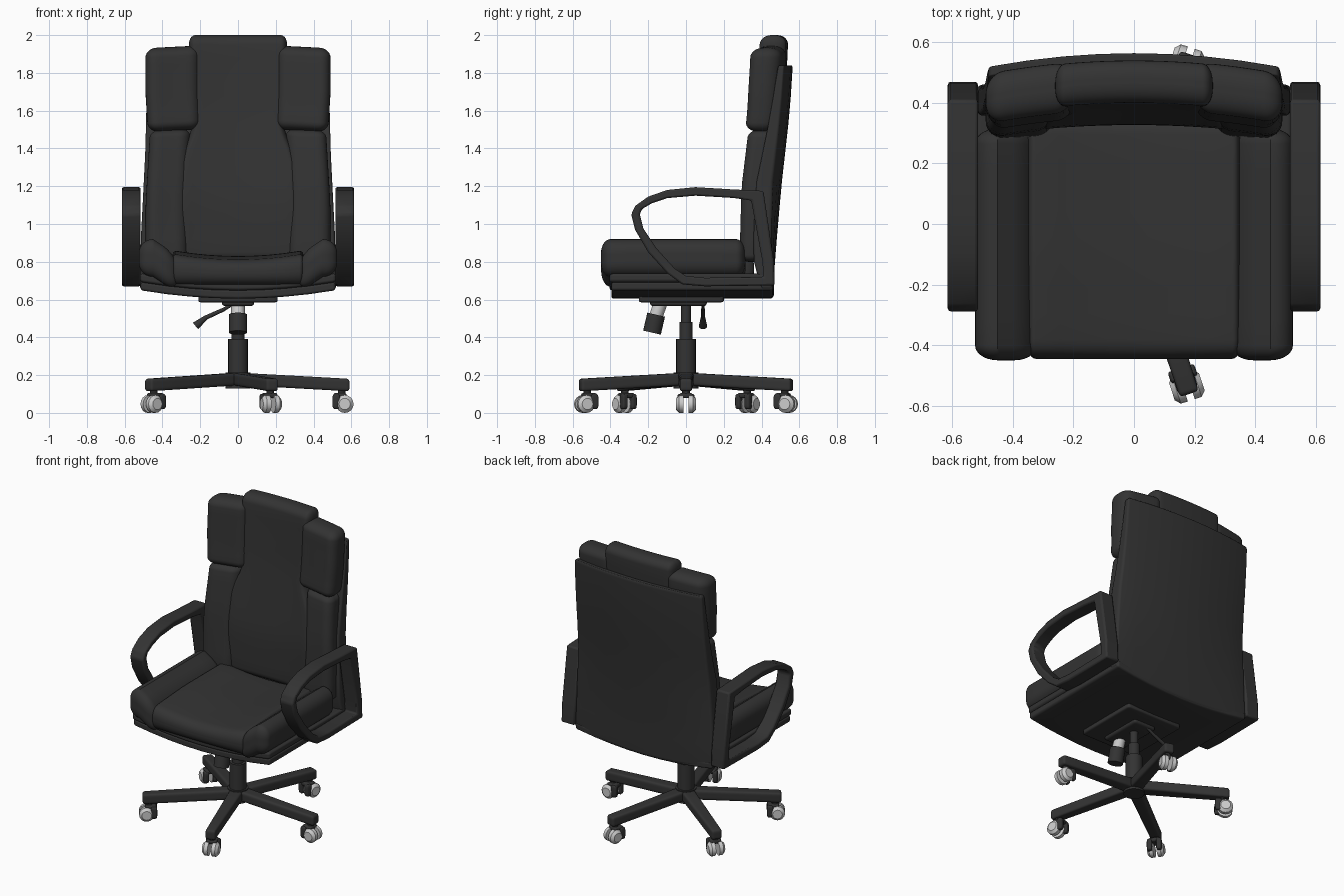
import bpy, bmesh, math
from mathutils import Vector, Matrix

if "Cube" in bpy.data.objects:
    bpy.data.objects.remove(bpy.data.objects["Cube"])

def material(name, v):
    m = bpy.data.materials.new(name)
    m.diffuse_color = (v, v, v, 1)
    m.use_nodes = True
    m.node_tree.nodes["Principled BSDF"].inputs["Base Color"].default_value = m.diffuse_color
    return m

BLACK = material("black leather", 0.033)
GREY = material("light grey", 0.6)

def finish(name, bm, mat=BLACK):
    bmesh.ops.recalc_face_normals(bm, faces=bm.faces[:])
    me = bpy.data.meshes.new(name)
    bm.to_mesh(me)
    bm.free()
    me.materials.append(mat)
    ob = bpy.data.objects.new(name, me)
    bpy.context.collection.objects.link(ob)
    return ob

def lerp(z, table):
    """Piecewise linear lookup in (z, value) pairs."""
    if z <= table[0][0]:
        return table[0][1]
    for (a, u), (b, v) in zip(table, table[1:]):
        if z <= b:
            return u + (v - u) * (z - a) / (b - a)
    return table[-1][1]

def rbox(name, lo, hi, rad, warp=lambda p: p, n=16, k=4, mat=BLACK):
    """Rounded box with a grid of faces, bent by a warp function."""
    bm = bmesh.new()
    bmesh.ops.create_cube(bm, size=2)
    bmesh.ops.subdivide_edges(bm, edges=bm.edges[:], cuts=n - 1, use_grid_fill=True)
    for v in bm.verts:
        core, d = Vector(), Vector()
        for a in range(3):
            i = round((v.co[a] + 1) * n / 2)
            l, h, r = lo[a], hi[a], rad[a]
            if i < k:
                core[a], d[a] = l + r, i / k - 1
            elif i > n - k:
                core[a], d[a] = h - r, 1 - (n - i) / k
            else:
                core[a] = l + r + (h - l - 2 * r) * (i - k) / (n - 2 * k)
        m = max(abs(c) for c in d)
        if m > 0:
            d = d.normalized() * m
        v.co = warp(Vector([core[a] + rad[a] * d[a] for a in range(3)]))
    return finish(name, bm, mat)

def rod(name, a, b, r1, r2=None, mat=BLACK, seg=20):
    a, b = Vector(a), Vector(b)
    bm = bmesh.new()
    rot = (b - a).to_track_quat('Z', 'Y').to_matrix().to_4x4()
    bmesh.ops.create_cone(bm, cap_ends=True, segments=seg, radius1=r1,
                          radius2=r1 if r2 is None else r2, depth=(b - a).length,
                          matrix=Matrix.Translation((a + b) / 2) @ rot)
    return finish(name, bm, mat)

# ---- backrest curve shared by shell and cushions
REAR = [(.6, .465), (.8, .47), (1.2, .505), (1.6, .55), (1.84, .565), (2, .572)]
def rear(x, z):
    return lerp(z, REAR) - lerp(z, [(.7, .008), (1.2, .045)]) * (x / .48) ** 2

def pan_bend(p):
    return Vector((p.x, p.y, p.z + .045 * (p.x / .52) ** 2))

# ---- back shell
SHELL_W = [(.62, .52), (.9, .515), (1.1, .505), (1.4, .49), (1.84, .48)]
def shell_warp(p):
    x = p.x * lerp(p.z, SHELL_W)
    t = lerp(p.z, [(.62, .06), (.8, .1), (1.2, .09), (1.84, .035)])
    low = lerp(p.z, [(.62, .045), (1, 0)])
    return Vector((x, rear(x, p.z) + p.y * t, p.z + low * p.x ** 2))
rbox("back_shell", (-1, -1, .61), (1, 0, 1.84), (.03, .2, .02), shell_warp)

# ---- back cushions
def centre_warp(p):
    x = p.x * lerp(p.z, [(.85, .34), (1.35, .31), (1.52, .235), (1.9, .26)])
    front = lerp(p.z, [(.8, .03), (1.1, 0)]) if p.y < -.1 else 0
    return Vector((x, rear(x, p.z) + p.y + front, p.z))
rbox("back_centre_cushion", (-1, -.17, .8), (1, -.03, 2.0), (.13, .06, .05), centre_warp, n=24)

for s, side in ((-1, "left"), (1, "right")):
    def lower_warp(p):
        x = p.x * lerp(p.z, [(.8, 1.02), (1.1, 1.02), (1.5, .97)])
        return Vector((s * x, rear(x, p.z) + p.y, p.z + .04 * (.4 - x)))
    rbox(side + "_back_lower_bolster", (.26, -.175, .8), (.48, -.02, 1.5),
         (.06, .06, .04), lower_warp)

    def upper_warp(p):
        x = p.x * lerp(p.z, [(1.5, .975), (1.7, 1)])
        return Vector((s * x, rear(x, p.z) + p.y, p.z + .05 * (.4 - x)))
    rbox(side + "_back_upper_bolster", (.2, -.19, 1.49), (.49, -.025, 1.935),
         (.06, .07, .05), upper_warp)

    # ---- seat side bolster, sloping down to the middle
    def seat_warp(p):
        drop = max(0, .45 - p.x) / .12 * .08
        return Vector((s * p.x, p.y, p.z - drop))
    rbox(side + "_seat_bolster", (.32, -.45, .72), (.525, .315, .92),
         (.075, .05, .075), seat_warp)

    # ---- armrest loop: outer and inner (y, z) pairs
    pairs = [(.41, 1.175, .345, 1.125), (.25, 1.183, .25, 1.138), (.05, 1.195, .05, 1.15),
             (-.1, 1.18, -.1, 1.137), (-.2, 1.145, -.18, 1.11), (-.27, 1.095, -.232, 1.08),
             (-.29, 1.05, -.245, 1.052), (-.27, .97, -.225, .975), (-.2, .85, -.155, .87),
             (-.1, .74, -.06, .765), (-.02, .68, 0, .725), (.1, .67, .1, .715),
             (.47, .675, .41, .72), (.465, .8, .405, .8)]
    bm = bmesh.new()
    rings = [[bm.verts.new((s * x, y, z)) for x, y, z in
              ((.515, a, b), (.615, a, b), (.615, c, d), (.515, c, d))]
             for a, b, c, d in pairs]
    for i, r in enumerate(rings):
        q = rings[(i + 1) % len(rings)]
        for j in range(4):
            bm.faces.new((r[j], r[(j + 1) % 4], q[(j + 1) % 4], q[j]))
    arm = finish(side + "_armrest", bm)
    bev = arm.modifiers.new("soft edge", 'BEVEL')
    bev.width, bev.segments = .01, 2

# ---- seat centre and pan
def sag(p):
    up = lerp(p.z, [(.67, 0), (.8, 1)])
    return Vector((p.x, p.y, p.z + .03 * up * (p.x / .34) ** 2
                   + .02 * up * lerp(p.y, [(-.4, 0), (-.1, 1)])))
rbox("seat_centre", (-.355, -.445, .675), (.355, .36, .81), (.03, .065, .06), sag)
rbox("seat_pan_lower", (-.515, -.395, .605), (.515, .46, .65), (.015, .015, .012), pan_bend)
rbox("seat_pan_upper", (-.52, -.405, .648), (.52, .45, .695), (.02, .02, .015), pan_bend)

# ---- tilt mechanism under the seat
rbox("mount_plate", (-.21, -.25, .585), (.21, .2, .625), (.02, .02, .008), n=8, k=2)
rbox("mechanism_box", (-.085, -.19, .565), (.085, .11, .6), (.02, .02, .015), n=8, k=2)
rod("tension_stem", (0, -.135, .58), (0, -.16, .51), .036, mat=GREY)
rod("tension_knob", (0, -.158, .52), (0, -.18, .425), .048)
rod("lever_stem", (-.03, .09, .575), (-.08, .09, .545), .009)
rod("lever_rod", (-.07, .09, .55), (-.18, .09, .5), .01, .012)
rod("lever_paddle", (-.17, .09, .505), (-.225, .09, .46), .012, .022)

# ---- gas column
rod("column_base", (0, 0, .13), (0, 0, .215), .065)
rod("column_sleeve", (0, 0, .2), (0, 0, .39), .052)
rod("column_middle", (0, 0, .38), (0, 0, .48), .035)
rod("column_top", (0, 0, .47), (0, 0, .58), .026)

# ---- five legs with casters
for i in range(5):
    rot = Matrix.Rotation(math.radians(72 * i), 3, 'Z')
    def leg_warp(p):
        w = 1 - .25 * p.x / .6
        return rot @ Vector((p.x, p.y * w, p.z + .18 - .055 * p.x))
    rbox(f"leg_{i}", (.01, -.043, -.033), (.59, .043, .033), (.015, .015, .015),
         leg_warp, n=8, k=2)
    at = lambda x, y, z: rot @ Vector((x, y, z))
    rod(f"caster_stem_{i}", at(.55, 0, .08), at(.55, 0, .135), .02)
    rbox(f"caster_hood_{i}", (.505, -.035, .078), (.575, .035, .105),
         (.01, .01, .01), lambda p: rot @ p, n=8, k=2)
    for s in (-1, 1):
        lo, hi = sorted((s * .014, s * .046))
        rbox(f"caster_guard_{i}_{s}", (.5, lo, .02), (.54, hi, .1),
             (.012, .008, .02), lambda p: rot @ p, n=8, k=2)
        rod(f"caster_wheel_{i}_{s}", at(.565, s * .012, .047), at(.565, s * .036, .047),
            .047, mat=GREY, seg=16)
        rod(f"caster_cap_{i}_{s}", at(.565, s * .036, .047), at(.565, s * .052, .047),
            .047, .03, mat=GREY, seg=16)

# ---- smooth shading with sharp edges kept
for ob in bpy.context.collection.objects:
    ob.select_set(True)
    bpy.context.view_layer.objects.active = ob
bpy.ops.object.shade_smooth_by_angle(angle=math.radians(35))
